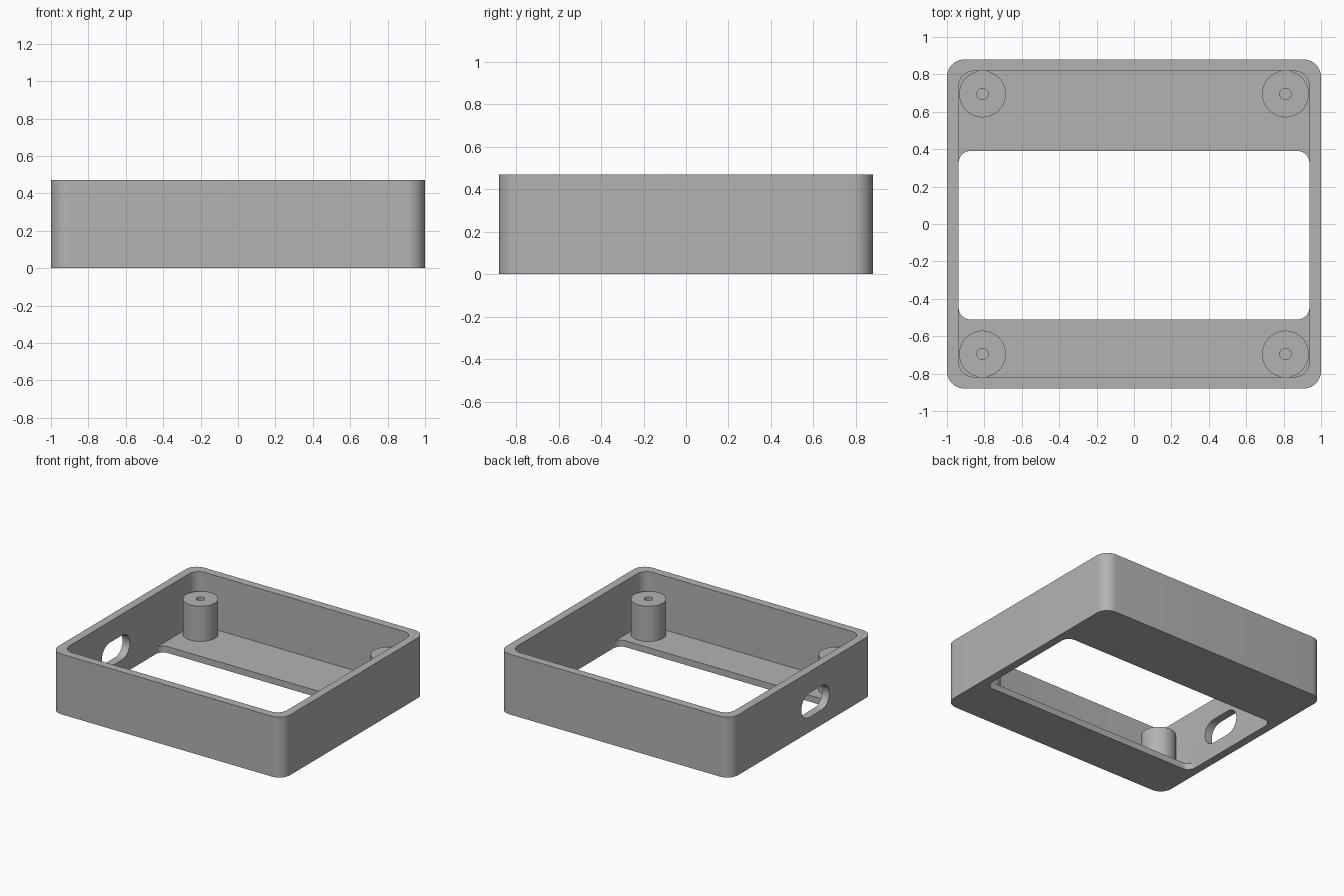
import bpy, bmesh
from math import pi, cos, sin
from mathutils import Matrix

cube = bpy.data.objects.get("Cube")
if cube:
    bpy.data.objects.remove(cube, do_unlink=True)

grey = bpy.data.materials.new("plain grey plastic")
grey.use_nodes = True
grey.diffuse_color = (0.45, 0.45, 0.45, 1)
grey.node_tree.nodes["Principled BSDF"].inputs["Base Color"].default_value = (0.45, 0.45, 0.45, 1)

HX, HY, HEIGHT = 1.0, 0.88, 0.47      # outer half sizes and height
WALL, FLOOR = 0.0625, 0.05
POST_TOP, POST_R, HOLE_R = 0.325, 0.125, 0.03


def make_object(name, bm):
    bmesh.ops.recalc_face_normals(bm, faces=bm.faces)
    mesh = bpy.data.meshes.new(name)
    bm.to_mesh(mesh)
    bm.free()
    mesh.materials.append(grey)
    obj = bpy.data.objects.new(name, mesh)
    bpy.context.collection.objects.link(obj)
    return obj


def select_only(obj):
    bpy.ops.object.select_all(action='DESELECT')
    obj.select_set(True)
    bpy.context.view_layer.objects.active = obj


def rounded_prism(name, hx, hy, radius, depth, matrix, steps=10):
    """Rounded rectangle extruded upwards by depth, then placed by matrix."""
    bm = bmesh.new()
    points = []
    for quarter, (sx, sy) in enumerate([(1, 1), (-1, 1), (-1, -1), (1, -1)]):
        for i in range(steps + 1):
            a = (quarter + i / steps) * pi / 2
            points.append((sx * (hx - radius) + radius * cos(a),
                           sy * (hy - radius) + radius * sin(a), 0))
    face = bm.faces.new([bm.verts.new(p) for p in points])
    top = bmesh.ops.extrude_face_region(bm, geom=[face])["geom"]
    moved = [v for v in top if isinstance(v, bmesh.types.BMVert)]
    bmesh.ops.translate(bm, verts=moved, vec=(0, 0, depth))
    bmesh.ops.remove_doubles(bm, verts=bm.verts, dist=1e-5)
    bmesh.ops.transform(bm, matrix=matrix, verts=bm.verts)
    return make_object(name, bm)


def cut(body, cutter):
    mod = body.modifiers.new(cutter.name, 'BOOLEAN')
    mod.operation, mod.solver, mod.object = 'DIFFERENCE', 'EXACT', cutter
    select_only(body)
    bpy.ops.object.modifier_apply(modifier=mod.name)
    bpy.data.objects.remove(cutter, do_unlink=True)


def smooth(obj):
    select_only(obj)
    bpy.ops.object.shade_smooth_by_angle(angle=pi / 6)


# Open tray with a cavity, a floor window and a cable slot in one side wall
tray = rounded_prism("tray", HX, HY, 0.094, HEIGHT, Matrix())
cut(tray, rounded_prism("cavity", HX - WALL, HY - WALL, 0.08, HEIGHT,
                        Matrix.Translation((0, 0, FLOOR))))
cut(tray, rounded_prism("floor_window", HX - WALL, 0.45, 0.0625, 0.15,
                        Matrix.Translation((0, -0.06, -0.1))))
cut(tray, rounded_prism("cable_slot", 0.095, 0.172, 0.0945, 0.3,
                        Matrix.Translation((-1.1, -0.165, 0.21)) @ Matrix.Rotation(pi / 2, 4, 'Y')))
smooth(tray)

# Screw posts with blind holes, one in each corner
for side, x in (("left", 0.81), ("right", -0.81)):
    for end, y in (("front", -0.695), ("back", 0.695)):
        bm = bmesh.new()
        profile = [(0, FLOOR), (HOLE_R, FLOOR), (HOLE_R, POST_TOP),
                   (POST_R, POST_TOP), (POST_R, FLOOR - 0.01), (0, FLOOR - 0.01)]
        verts = [bm.verts.new((r, 0, z)) for r, z in profile]
        edges = [bm.edges.new(pair) for pair in zip(verts, verts[1:])]
        bmesh.ops.spin(bm, geom=verts + edges, cent=(0, 0, 0), axis=(0, 0, 1),
                       angle=2 * pi, steps=48)
        bmesh.ops.remove_doubles(bm, verts=bm.verts, dist=1e-5)
        bmesh.ops.translate(bm, verts=bm.verts, vec=(x, y, 0))
        smooth(make_object(f"{end}_{side}_post", bm))
